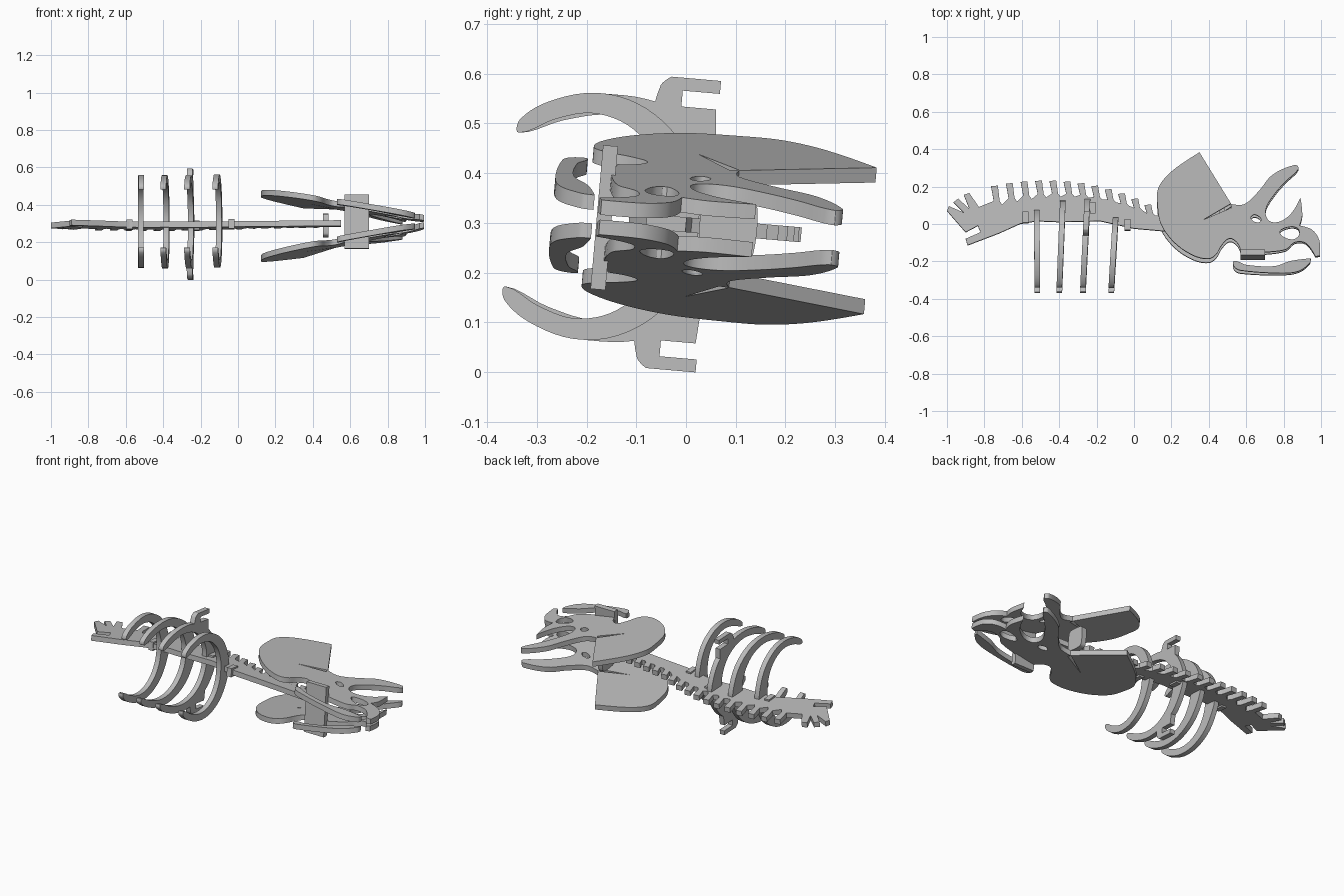
import bpy
import bmesh
from math import radians
from mathutils import Matrix, Vector

old = bpy.data.objects.get("Cube")
if old:
    bpy.data.objects.remove(old, do_unlink=True)

# One plain grey board material
grey = bpy.data.materials.new("board_grey")
grey.use_nodes = True
colour = (0.5, 0.5, 0.5, 1)
grey.diffuse_color = colour
grey.node_tree.nodes["Principled BSDF"].inputs["Base Color"].default_value = colour

# The whole skeleton lies on its side with a slight roll
POSE = Matrix.Translation((0, 0, 0.296)) @ Matrix.Rotation(radians(-5), 4, "X")
THICK = 0.03
parts = []


def rounded(points, steps=5):
    """Smooth closed outline; points carrying a third value stay sharp."""
    count = len(points)
    pos = [Vector(p[:2]) for p in points]
    sharp = [len(p) > 2 for p in points]
    tangent = [Vector((0, 0)) if sharp[i]
               else (pos[(i + 1) % count] - pos[i - 1]).normalized()
               for i in range(count)]
    out = []
    for i in range(count):
        j = (i + 1) % count
        a, b = pos[i], pos[j]
        reach = (b - a).length
        n = 1 if sharp[i] and sharp[j] else steps
        for k in range(n):
            t = k / n
            s = t * t * (3 - 2 * t)
            out.append(a.lerp(b, s)
                       + tangent[i] * reach * t * (1 - t) ** 2
                       - tangent[j] * reach * t * t * (1 - t))
    return out


def finish(name, mesh):
    bm = bmesh.new()
    bm.from_mesh(mesh)
    bmesh.ops.remove_doubles(bm, verts=bm.verts, dist=0.0002)
    bmesh.ops.recalc_face_normals(bm, faces=bm.faces)
    bm.to_mesh(mesh)
    bm.free()
    mesh.materials.clear()
    mesh.materials.append(grey)
    obj = bpy.data.objects.new(name, mesh)
    bpy.context.collection.objects.link(obj)
    parts.append(obj)
    return obj


def plate(name, loops, frame, thick=THICK):
    """Flat board cut from an outline with optional holes."""
    curve = bpy.data.curves.new(name + "_outline", "CURVE")
    curve.dimensions = "2D"
    curve.fill_mode = "BOTH"
    curve.extrude = thick / 2
    for loop in loops:
        pts = rounded(loop)
        spline = curve.splines.new("POLY")
        spline.points.add(len(pts) - 1)
        for point, p in zip(spline.points, pts):
            point.co = (p.x, p.y, 0, 1)
        spline.use_cyclic_u = True
    helper = bpy.data.objects.new(name + "_helper", curve)
    bpy.context.collection.objects.link(helper)
    bpy.context.view_layer.update()
    graph = bpy.context.evaluated_depsgraph_get()
    mesh = bpy.data.meshes.new_from_object(helper.evaluated_get(graph))
    bpy.data.objects.remove(helper, do_unlink=True)
    bpy.data.curves.remove(curve)
    mesh.transform(POSE @ frame)
    return finish(name, mesh)


def block(name, centre, size):
    bm = bmesh.new()
    bmesh.ops.create_cube(bm, size=1)
    mesh = bpy.data.meshes.new(name)
    bm.to_mesh(mesh)
    bm.free()
    mesh.transform(POSE @ Matrix.Translation(centre) @ Matrix.Diagonal((*size, 1)))
    return finish(name, mesh)


# Spine: notched tail end, a row of leaning teeth, smooth belly edge
spine = [(-.89, -.115), (-.9, -.08), (-.82, -.045), (-.835, -.01), (-.9, -.045),
         (-1, .07), (-.99, .095), (-.91, .06), (-.965, .115), (-.94, .135),
         (-.88, .08), (-.91, .155), (-.88, .165), (-.83, .09)]
for i in range(17):
    x = -.74 + .08 * i - .0005 * i * i
    y = .23 - .0023 * (i - 3.5) ** 2 if i < 12 else .1 - .012 * (i - 11)
    depth = .1 - .004 * i
    spine += [(x - .01, y - depth * .8), (x - .024, y), (x + .012, y + .003),
              (x + .022, y - depth * .8), (x + .035, y - depth)]
spine += [(.55, .0), (.55, -.08), (.17, -.04), (0, -.025), (-.18, .015),
          (-.4, .01), (-.52, .015), (-.61, 0), (-.72, -.05)]
plate("spine", [[(x, y, 1) for x, y in spine]], Matrix.Identity(4))

# Ribs: crescent boards standing across the spine
outer = [(.1, .1), (.04, .18), (-.06, .235), (-.17, .248), (-.28, .222), (-.345, .182)]
inner = [(-.345, .155), (-.26, .188), (-.17, .207), (-.08, .19), (-.01, .14), (.03, .07)]
half = outer + inner
crescent = ([(.13, 0)] + half + [(.04, 0)]
            + [(v, -w) for v, w in reversed(half)])


def across(x, lean):
    """Frame that stands a board across the spine at x."""
    return Matrix(((lean, 0, 1, x), (1, 0, 0, 0), (0, 1, 0, 0), (0, 0, 0, 1)))


ribs = [("tail", -.52, .08, -.01), ("rear", -.385, .13, .04),
        ("middle", -.255, .14, .05), ("front", -.1, .04, .06)]
for label, x, base, lean in ribs:
    grow = (base + .35) / .48
    outline = [((v + .35) * grow - .355, w) for v, w in crescent]
    plate(label + "_rib", [outline], across(x, lean))

# Open brackets on the outer sides of the middle rib
bracket = [(-.09, .2, 1), (-.075, .275), (-.055, .294, 1), (.045, .294, 1),
           (.045, .268, 1), (-.03, .268, 1), (-.03, .236, 1), (.04, .236, 1),
           (.045, .17, 1), (-.03, .19, 1)]
for label, side in (("left", 1), ("right", -1)):
    plate(label + "_leg_bracket", [[(p[0], p[1] * side, *p[2:]) for p in bracket]],
          across(-.255, .05))

# Small locks beside the ribs
for x, y in ((-.58, .035), (-.22, .085), (-.035, -.005)):
    block("rib_lock", (x, y, 0), (.03, .06, .05))

# Skull outline: frill, brow horn, nose horn, beak and cheek
skull = [(.125, .1), (.13, .185), (.2, .275), (.35, .38, 1), (.52, .105, 1), (.59, .105),
         (.67, .18), (.74, .265), (.86, .32), (.88, .3), (.81, .23), (.75, .16),
         (.705, .08), (.72, .02), (.78, .015), (.845, .065), (.89, .145, 1),
         (.9, .05), (.885, -.005, 1), (.95, -.025), (.99, -.08), (.995, -.165, 1),
         (.97, -.17, 1), (.92, -.1), (.86, -.095), (.81, -.135), (.7, -.15, 1),
         (.57, -.14, 1), (.55, -.1), (.51, -.08), (.47, -.115), (.44, -.165),
         (.4, -.19), (.32, -.175), (.22, -.11), (.145, -.01)]
eye = [(.625, .03), (.645, .05), (.68, .025), (.66, .008)]
nostril = [(.78, -.045), (.82, -.015), (.875, -.02), (.88, -.06), (.84, -.08)]
slit = [(.37, .018, 1), (.515, .105, 1), (.522, .085, 1)]
jaw = [(.535, -.2), (.6, -.22), (.75, -.225), (.84, -.195), (.945, -.18, 1),
       (.94, -.205), (.88, -.25), (.78, -.262), (.57, -.25), (.535, -.23)]

# Both halves of the head meet at the beak and spread apart backwards
for label, side in (("left", 1), ("right", -1)):
    splay = Matrix(((1, 0, 0, 0), (0, 1, 0, -.008),
                    (-.175 * side, 0, 1, .194 * side), (0, 0, 0, 1)))
    plate(label + "_skull", [skull, eye, nostril, slit], splay)
    plate(label + "_jaw", [jaw], splay)

# Cross pieces holding the head halves
block("jaw_crossbar", (.635, -.165, 0), (.13, .03, .29))
corner = [(.03, .045), (.045, .06), (.125, .06), (.14, .045)]
plate("neck_crossbar", [corner + [(v, -w) for v, w in reversed(corner)]], across(.47, 0))

# Smooth the curved rims and keep cut edges crisp
bpy.ops.object.select_all(action="DESELECT")
for obj in parts:
    obj.select_set(True)
bpy.context.view_layer.objects.active = parts[0]
bpy.ops.object.shade_smooth_by_angle(angle=radians(30))
